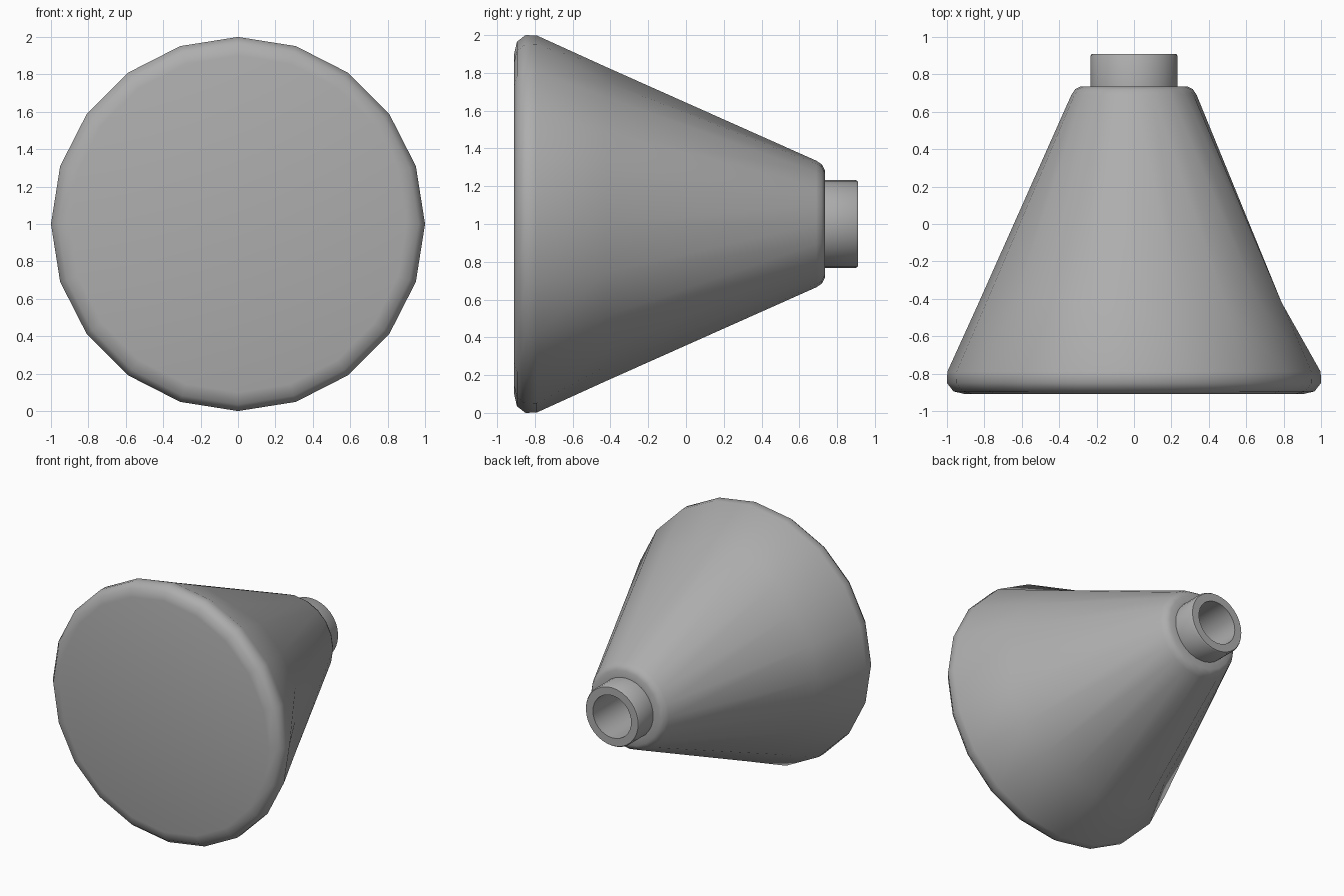
import bpy, bmesh, math

if "Cube" in bpy.data.objects:
    bpy.data.objects.remove(bpy.data.objects["Cube"])

grey = bpy.data.materials.new("mid_grey")
grey.diffuse_color = (0.42, 0.42, 0.42, 1)
grey.use_nodes = True
grey.node_tree.nodes["Principled BSDF"].inputs["Base Color"].default_value = grey.diffuse_color


def lathe(name, profile, sides, caps, dent=None):
    """Revolve (y, radius) points around the y axis at height z = 1."""
    bm = bmesh.new()
    rings = []
    for i, (y, r) in enumerate(profile):
        ring = []
        for k in range(sides):
            a = 2 * math.pi * k / sides
            # every fourth ridge is pulled in to the chord between its neighbours
            rr = r * math.cos(2 * math.pi / sides) if i == dent and k % 4 == 0 else r
            ring.append(bm.verts.new((rr * math.cos(a), y, 1 + rr * math.sin(a))))
        rings.append(ring)
    for a, b in zip(rings, rings[1:]):
        for k in range(sides):
            n = (k + 1) % sides
            bm.faces.new((a[k], b[k], b[n], a[n]))
    for c in caps:
        bm.faces.new(rings[c] if c == 0 else rings[c][::-1])
    bm.normal_update()
    # profile runs front to back on the outside, so check the first wall faces outward
    f = bm.faces[:][0]
    centre = f.calc_center_median()
    if f.normal.x * centre.x + f.normal.z * (centre.z - 1) < 0:
        bmesh.ops.reverse_faces(bm, faces=bm.faces)
    mesh = bpy.data.meshes.new(name)
    bm.to_mesh(mesh)
    bm.free()
    mesh.materials.append(grey)
    obj = bpy.data.objects.new(name, mesh)
    bpy.context.collection.objects.link(obj)
    bpy.ops.object.select_all(action='DESELECT')
    obj.select_set(True)
    bpy.context.view_layer.objects.active = obj
    bpy.ops.object.shade_smooth_by_angle(angle=math.radians(40))
    return obj


# Conical body with rounded front rim, rounded shoulder and an opening at the back
lathe("cone_body", [(-0.91, 0.90), (-0.895, 0.965), (-0.85, 1.0), (-0.79, 0.998),
                    (-0.42, 0.83), (0.69, 0.335), (0.72, 0.315), (0.735, 0.285),
                    (0.735, 0.22)],
      20, caps=[0], dent=4)

# Hollow neck with a deep bore
lathe("neck", [(0.72, 0.232), (0.90, 0.232), (0.91, 0.225),
               (0.91, 0.165), (0.45, 0.165)], 32, caps=[-1])
